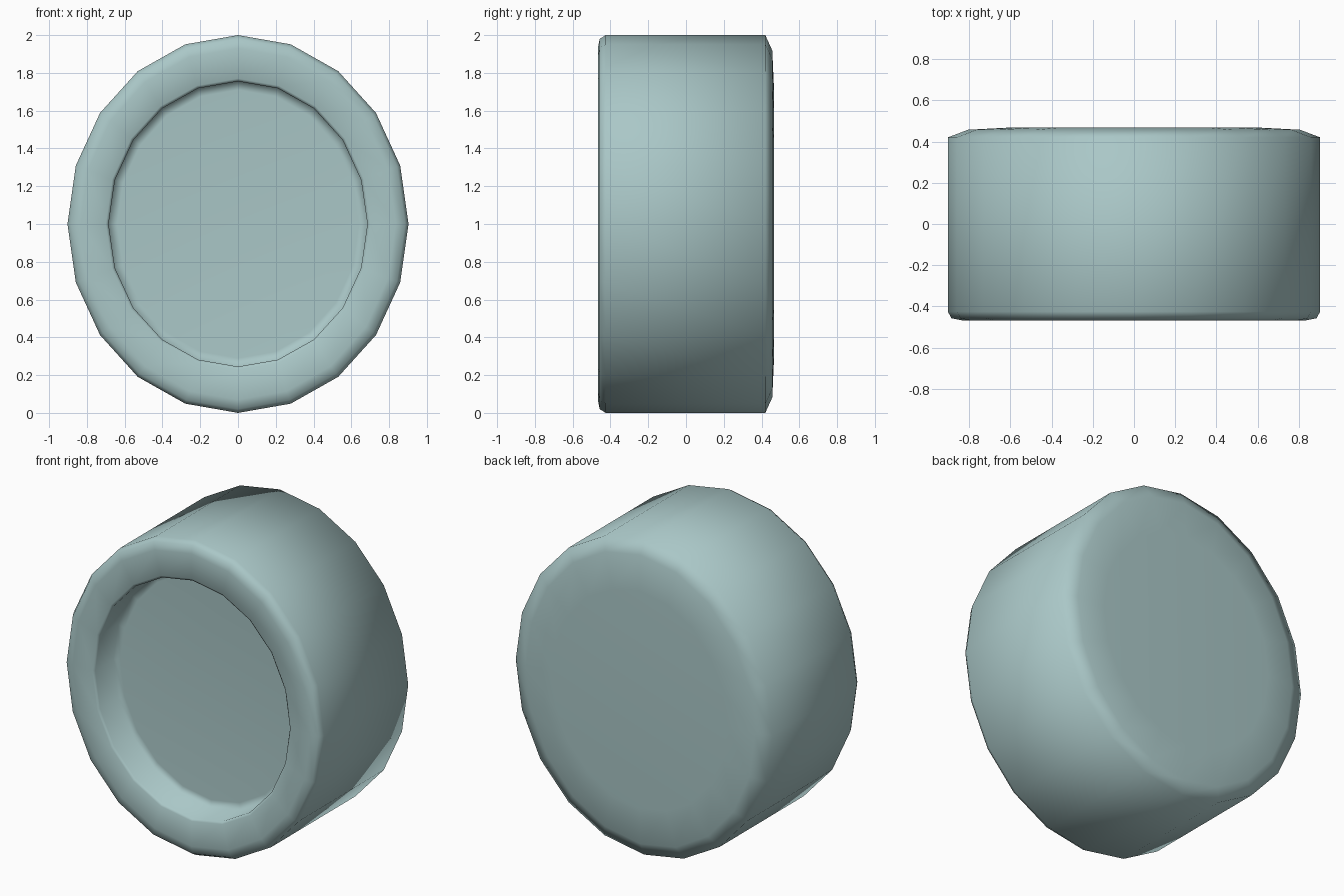
import bpy, bmesh
from math import sin, cos, tau

if "Cube" in bpy.data.objects:
    bpy.data.objects.remove(bpy.data.objects["Cube"])

SIDES = 20

# Profile from recess floor, over the front rim, along the side, to the back
# (half width, half height, y)
profile = [
    (0.64, 0.71, -0.268), (0.685, 0.755, -0.272),
    (0.685, 0.755, -0.455), (0.70, 0.77, -0.466),
    (0.835, 0.93, -0.467), (0.885, 0.98, -0.457), (0.903, 1.0, -0.425),
    (0.903, 1.0, 0.42), (0.805, 0.918, 0.457), (0.615, 0.69, 0.467),
]

bm = bmesh.new()
rings = []
for rx, rz, y in profile:
    rings.append([bm.verts.new((rx * sin(tau * i / SIDES), y,
                                1.0 + rz * cos(tau * i / SIDES)))
                  for i in range(SIDES)])

# Walls between rings
for a, b in zip(rings, rings[1:]):
    for i in range(SIDES):
        j = (i + 1) % SIDES
        bm.faces.new((a[i], a[j], b[j], b[i]))

# Recess floor and back cap
bm.faces.new(rings[0])
bm.faces.new(rings[-1])
bmesh.ops.recalc_face_normals(bm, faces=bm.faces[:])

# Smooth shading throughout, as the whole form is softly rounded
for f in bm.faces:
    f.smooth = True

mesh = bpy.data.meshes.new("oval_cup")
bm.to_mesh(mesh)
bm.free()
body = bpy.data.objects.new("oval_cup", mesh)
bpy.context.collection.objects.link(body)

# Grey-green colour
mat = bpy.data.materials.new("grey_green")
mat.diffuse_color = (0.40, 0.57, 0.57, 1.0)
mat.use_nodes = True
mat.node_tree.nodes["Principled BSDF"].inputs["Base Color"].default_value = mat.diffuse_color
mesh.materials.append(mat)
